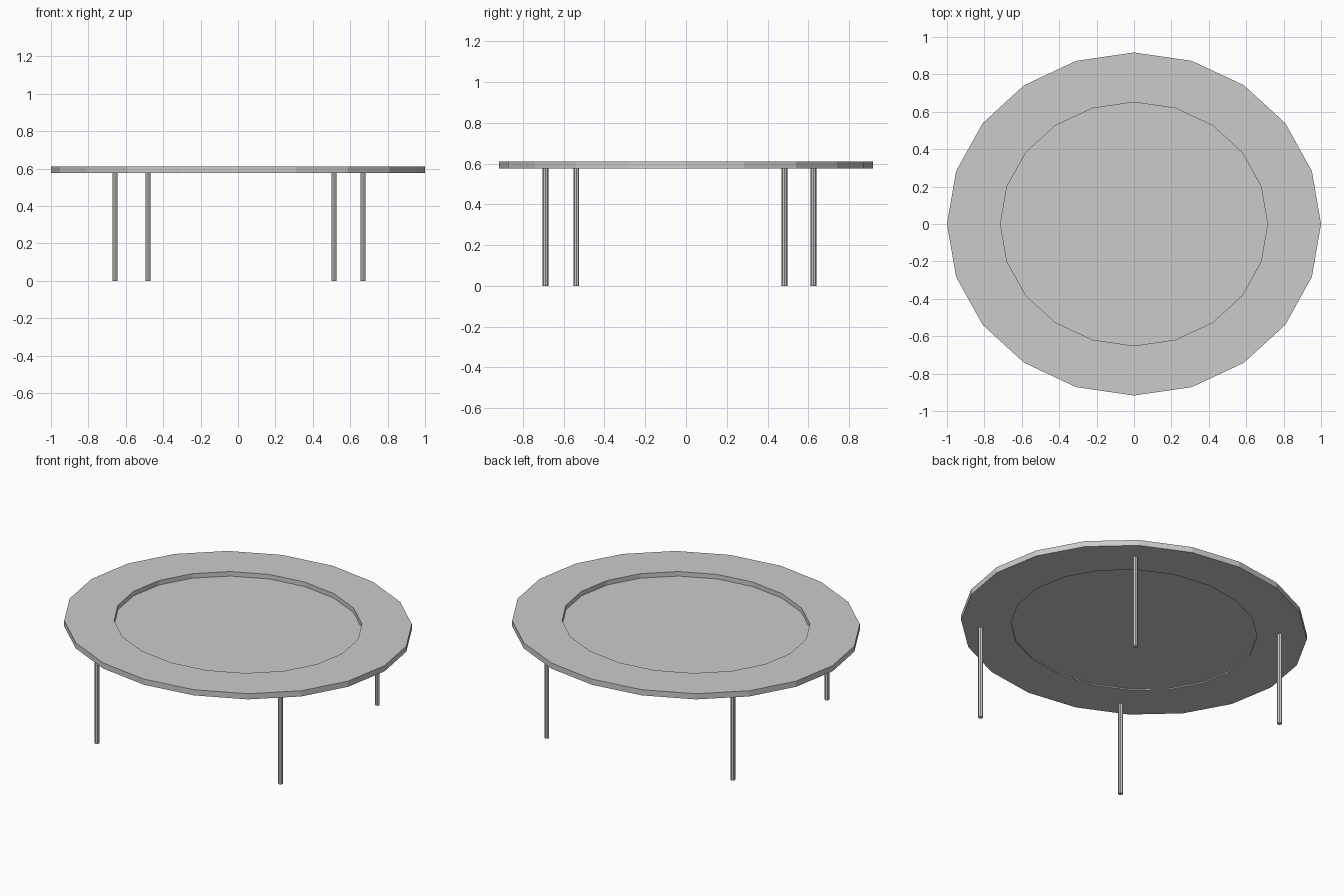
import bpy, bmesh
from math import cos, sin, tau

if "Cube" in bpy.data.objects:
    bpy.data.objects.remove(bpy.data.objects["Cube"])

SIDES = 20
Z_BOTTOM, Z_PANEL, Z_TOP = 0.575, 0.582, 0.61
OUTER, INNER = (1.0, 0.917), (0.714, 0.651)


def finish(name, bm):
    bmesh.ops.recalc_face_normals(bm, faces=bm.faces)
    mesh = bpy.data.meshes.new(name)
    bm.to_mesh(mesh)
    bm.free()
    obj = bpy.data.objects.new(name, mesh)
    bpy.context.collection.objects.link(obj)
    return obj


def oval(bm, radii, z):
    return [bm.verts.new((radii[0] * cos(tau * i / SIDES),
                          radii[1] * sin(tau * i / SIDES), z))
            for i in range(SIDES)]


# Oval rim: rectangular section closed around the table
bm = bmesh.new()
loops = [oval(bm, r, z) for r, z in ((OUTER, Z_BOTTOM), (OUTER, Z_TOP),
                                     (INNER, Z_TOP), (INNER, Z_BOTTOM))]
for k in range(4):
    a, b = loops[k], loops[(k + 1) % 4]
    for i in range(SIDES):
        j = (i + 1) % SIDES
        bm.faces.new((a[i], a[j], b[j], b[i]))
finish("table_rim", bm)

# Thin sunken centre panel
bm = bmesh.new()
bm.faces.new(oval(bm, INNER, Z_PANEL))
finish("centre_panel", bm)

# Four slim legs under the rim
LEGS = {
    "front_right_leg": (0.668, -0.538),
    "front_left_leg": (-0.481, -0.689),
    "back_right_leg": (0.513, 0.625),
    "back_left_leg": (-0.658, 0.483),
}
for name, (x, y) in LEGS.items():
    bm = bmesh.new()
    bmesh.ops.create_cone(bm, cap_ends=True, segments=8, radius1=0.014,
                          radius2=0.014, depth=Z_BOTTOM)
    bmesh.ops.translate(bm, verts=bm.verts, vec=(0, 0, Z_BOTTOM / 2))
    finish(name, bm).location = (x, y, 0)
